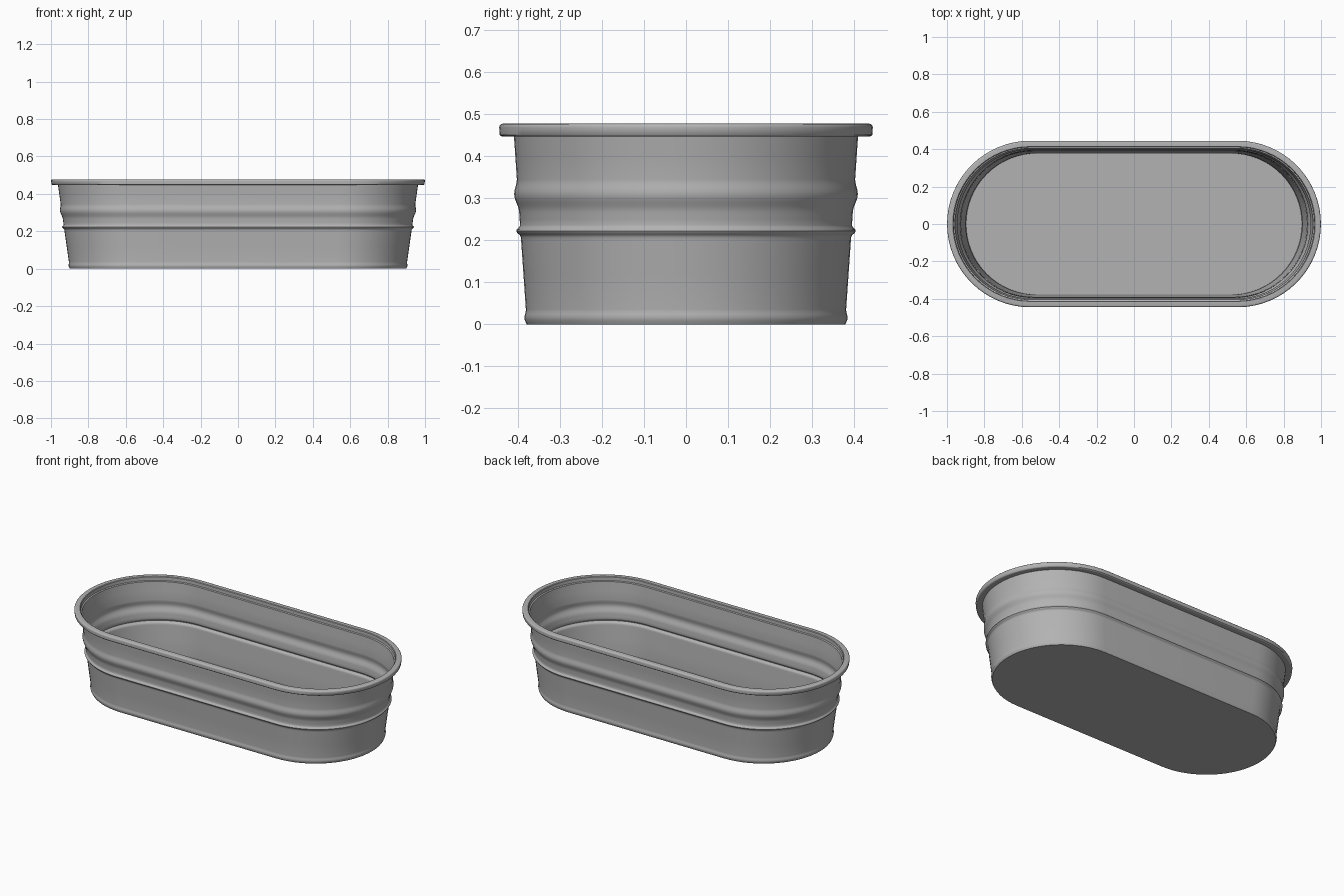
import bpy, bmesh, math

cube = bpy.data.objects.get("Cube")
if cube:
    bpy.data.objects.remove(cube, do_unlink=True)

HEIGHT = 0.478
WALL = 0.004       # sheet thickness
ARC_STEPS = 32     # segments on each rounded end

metal = bpy.data.materials.new("galvanised_grey")
metal.use_nodes = True
colour = (0.45, 0.45, 0.45, 1)
metal.diffuse_color = colour
bsdf = metal.node_tree.nodes["Principled BSDF"]
bsdf.inputs["Base Color"].default_value = colour
bsdf.inputs["Roughness"].default_value = 0.6


def stadium(bm, radius, z):
    """Ring of two half circles joined by straight sides, longer towards the top."""
    centre = 0.52 + 0.035 * z / HEIGHT
    ring = []
    for side in (1, -1):
        for i in range(ARC_STEPS + 1):
            a = math.pi * (i / ARC_STEPS - 0.5)
            ring.append(bm.verts.new((side * (centre + radius * math.cos(a)),
                                      side * radius * math.sin(a), z)))
    return ring


def loft(name, profile, closed=False, cap_ends=False):
    """Skin stadium rings along a (radius, z) profile."""
    bm = bmesh.new()
    rings = [stadium(bm, r, z) for r, z in profile]
    pairs = list(zip(rings, rings[1:]))
    if closed:
        pairs.append((rings[-1], rings[0]))
    for low, high in pairs:
        for i in range(len(low)):
            j = (i + 1) % len(low)
            bm.faces.new((low[i], low[j], high[j], high[i]))
    if cap_ends:
        bm.faces.new(rings[0])
        bm.faces.new(rings[-1])
    bmesh.ops.recalc_face_normals(bm, faces=bm.faces)
    mesh = bpy.data.meshes.new(name)
    bm.to_mesh(mesh)
    bm.free()
    mesh.materials.append(metal)
    obj = bpy.data.objects.new(name, mesh)
    bpy.context.collection.objects.link(obj)
    bpy.ops.object.select_all(action='DESELECT')
    obj.select_set(True)
    bpy.context.view_layer.objects.active = obj
    bpy.ops.object.shade_smooth_by_angle(angle=math.radians(40))
    return obj


def bulge(z, middle, half, size):
    """Rounded bump in the sheet."""
    t = abs(z - middle) / half
    return size * 0.5 * (1 + math.cos(math.pi * t)) if t < 1 else 0


# Tapered wall: foot bead, narrow bead and wide pressed rib
levels = [0, 0.004, 0.01, 0.017, 0.024, 0.03, 0.036, 0.12, 0.2]
levels += [0.208 + 0.0035 * i for i in range(9)]
levels += [0.25, 0.26] + [0.268 + 0.007 * i for i in range(12)] + [0.4, 0.45]
outer = []
for z in levels:
    r = 0.379 + 0.031 * z / 0.45
    r += bulge(z, 0.015, 0.02, 0.005)
    r += bulge(z, 0.222, 0.014, 0.01)
    r += bulge(z, 0.308, 0.04, 0.009)
    outer.append((r, z))
inner = [(r - WALL, max(z, WALL)) for r, z in reversed(outer) if z > 0.002]
loft("tank_shell", outer + inner, cap_ends=True)

# Rolled rim with rounded outer corners
rim = [(0.404, 0.447), (0.438, 0.447)]
for i in range(7):
    a = math.pi * (i / 6 - 0.5)
    rim.append((0.436 + 0.009 * math.cos(a),
                0.4625 + math.copysign(0.0065, a) + 0.009 * math.sin(a)))
rim += [(0.414, HEIGHT), (0.411, 0.475), (0.411, 0.455), (0.404, 0.452)]
loft("rolled_rim", rim, closed=True)
